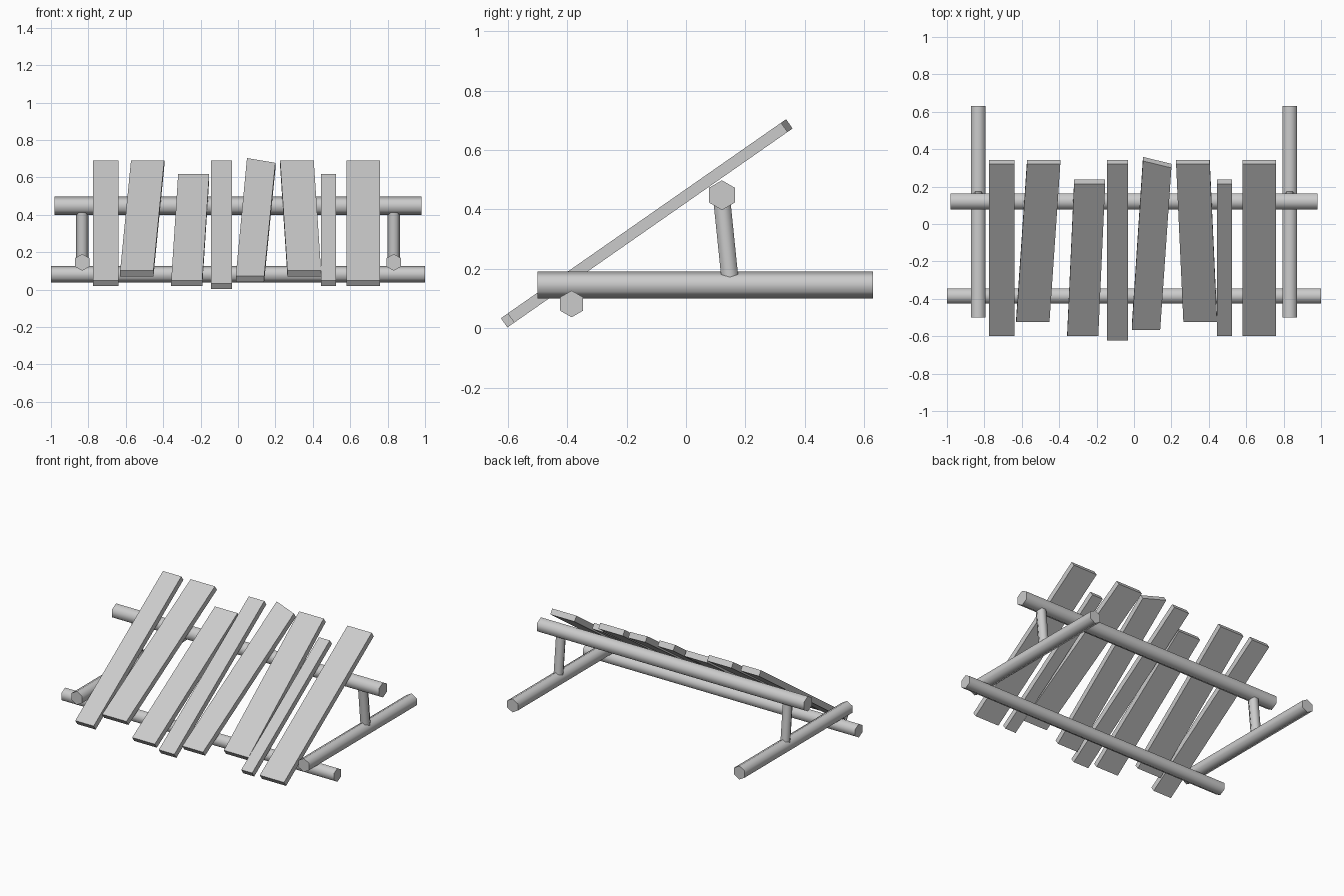
import bpy, bmesh, math
from mathutils import Vector, Matrix

cube = bpy.data.objects.get("Cube")
if cube:
    bpy.data.objects.remove(cube, do_unlink=True)

grey = bpy.data.materials.new("weathered grey")
grey.use_nodes = True
COLOUR = (0.6, 0.6, 0.6, 1)
grey.diffuse_color = COLOUR
grey.node_tree.nodes["Principled BSDF"].inputs["Base Color"].default_value = COLOUR


def add_object(name, bm):
    bmesh.ops.recalc_face_normals(bm, faces=bm.faces)
    mesh = bpy.data.meshes.new(name)
    bm.to_mesh(mesh)
    bm.free()
    mesh.materials.append(grey)
    obj = bpy.data.objects.new(name, mesh)
    bpy.context.collection.objects.link(obj)
    return obj


def pole(name, start, end, radius, spin=0):
    """Six-sided pole between two points, smooth sides and flat ends."""
    start, end = Vector(start), Vector(end)
    axis = end - start
    bm = bmesh.new()
    bmesh.ops.create_cone(bm, cap_ends=True, segments=6, radius1=radius,
                          radius2=radius, depth=axis.length)
    # Local frame: z along the pole, one side vector kept level or upright
    z = axis.normalized()
    up = Vector((1, 0, 0)) if abs(z.z) > 0.7 else Vector((0, 0, 1))
    x = (up - z * up.dot(z)).normalized()
    y = z.cross(x)
    frame = Matrix((x, y, z)).transposed().to_4x4()
    frame.translation = (start + end) / 2
    # The cone has corners on its local y axis, so turn them onto x
    turn = Matrix.Rotation(math.radians(90) + spin, 4, 'Z')
    bm.transform(frame @ turn)
    obj = add_object(name, bm)
    for p in obj.data.polygons:
        p.use_smooth = True
    obj.data.set_sharp_from_angle(angle=math.radians(70))


# Cross rails and ground runners
pole("front_rail", (-1, -0.385, 0.082), (1, -0.385, 0.082), 0.045)
pole("rear_rail", (-0.98, 0.121, 0.448), (0.98, 0.121, 0.448), 0.05)
for side, s in (("left", 1), ("right", -1)):
    x = 0.833 * s
    pole(side + "_runner", (x, -0.5, 0.146), (x, 0.63, 0.146), 0.045)
    pole(side + "_strut", (x, 0.15, 0.145), (x, 0.119, 0.447), 0.033)

# Sloping planks
SLOPE = math.radians(34.9)
THICK = Vector((0, math.sin(SLOPE), -math.cos(SLOPE))) * 0.038


def on_slope(x, y):
    return Vector((x, y, 0.05 + (y + 0.6) * math.tan(SLOPE)))


def plank(name, low_x, high_x, width, low_y, high_y, skew=0):
    """Board lying on the slope; skew lowers its right upper corner."""
    bm = bmesh.new()
    outline = (on_slope(low_x, low_y), on_slope(low_x + width, low_y),
               on_slope(high_x + width, high_y - skew), on_slope(high_x, high_y))
    top = bm.faces.new([bm.verts.new(p) for p in outline])
    extruded = bmesh.ops.extrude_face_region(bm, geom=[top], use_keep_orig=True)
    moved = [v for v in extruded["geom"] if isinstance(v, bmesh.types.BMVert)]
    bmesh.ops.translate(bm, verts=moved, vec=THICK)
    add_object(name, bm)


# low x, high x, width, low y, high y, skew
planks = (
    (-0.775, -0.775, 0.135, -0.6, 0.32, 0),
    (-0.63, -0.572, 0.178, -0.525, 0.32, 0),
    (-0.357, -0.32, 0.166, -0.6, 0.215, 0),
    (-0.145, -0.145, 0.114, -0.623, 0.32, 0),
    (-0.012, 0.048, 0.152, -0.567, 0.337, 0.037),
    (0.264, 0.225, 0.18, -0.525, 0.32, 0),
    (0.444, 0.444, 0.08, -0.6, 0.215, 0),
    (0.58, 0.58, 0.178, -0.6, 0.32, 0),
)
for i, dims in enumerate(planks, 1):
    plank(f"plank_{i}", *dims)
